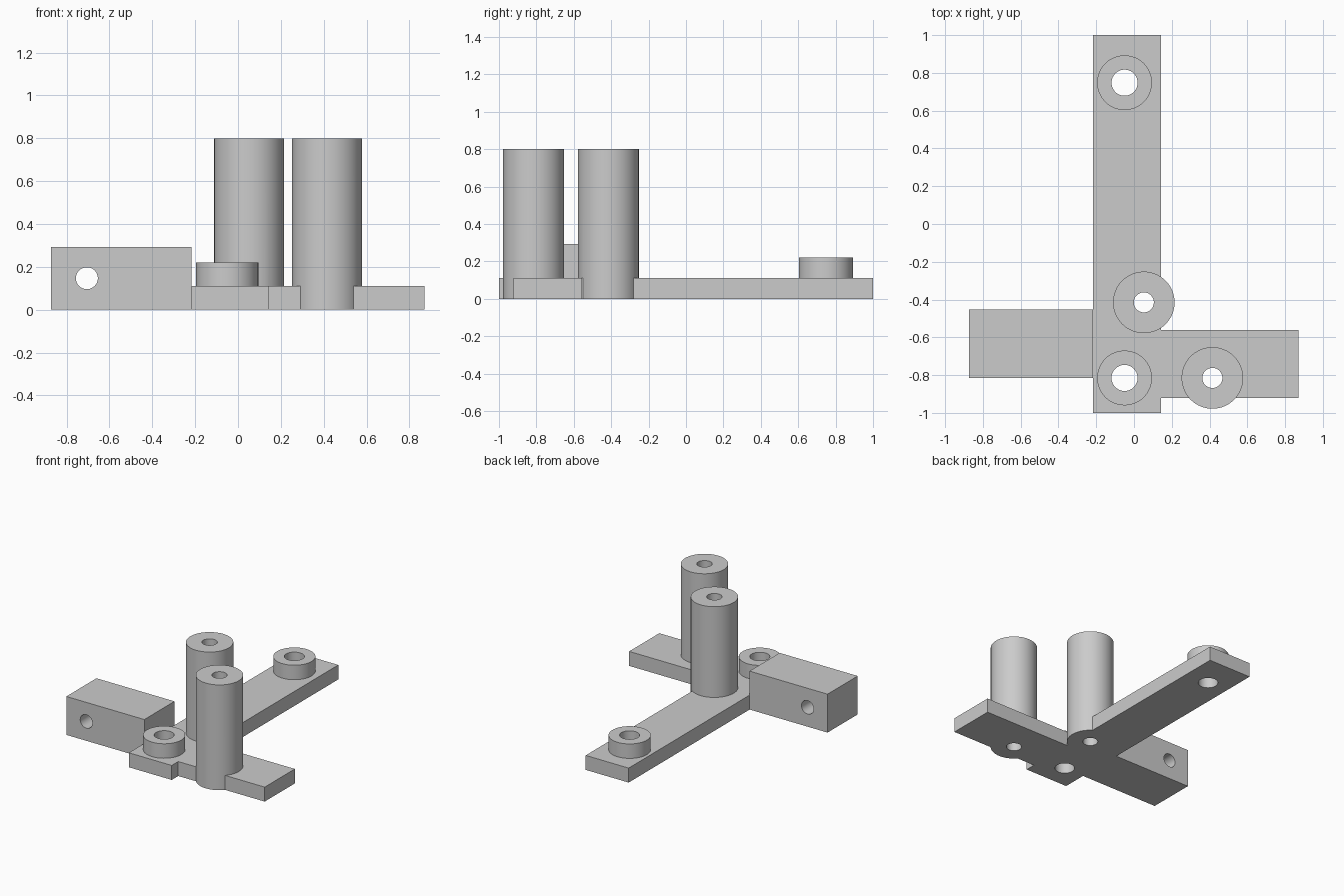
import bpy
import math

cube = bpy.data.objects.get("Cube")
if cube:
    bpy.data.objects.remove(cube, do_unlink=True)

grey = bpy.data.materials.new("light grey")
grey.use_nodes = True
colour = (0.6, 0.6, 0.6, 1)
grey.diffuse_color = colour
grey.node_tree.nodes["Principled BSDF"].inputs["Base Color"].default_value = colour


def box(name, x0, x1, y0, y1, height):
    bpy.ops.mesh.primitive_cube_add(
        size=1, location=((x0 + x1) / 2, (y0 + y1) / 2, height / 2))
    ob = bpy.context.object
    ob.name = name
    ob.scale = (x1 - x0, y1 - y0, height)
    bpy.ops.object.transform_apply(location=True, rotation=True, scale=True)
    ob.data.materials.append(grey)
    return ob


def cylinder(name, x, y, radius, z0, z1):
    bpy.ops.mesh.primitive_cylinder_add(
        vertices=64, radius=radius, depth=z1 - z0, location=(x, y, (z0 + z1) / 2))
    ob = bpy.context.object
    ob.name = name
    bpy.ops.object.transform_apply(location=True, rotation=True, scale=True)
    ob.data.materials.append(grey)
    return ob


def combine(target, tool, operation):
    mod = target.modifiers.new(operation.title(), 'BOOLEAN')
    mod.operation = operation
    mod.solver = 'EXACT'
    mod.object = tool
    bpy.context.view_layer.objects.active = target
    bpy.ops.object.modifier_apply(modifier=mod.name)
    bpy.data.objects.remove(tool, do_unlink=True)


# Flat long arm, short arm and raised side block
bracket = box("bracket", -0.218, 0.143, -1, 1, 0.11)
combine(bracket, box("short_arm", 0, 0.87, -0.922, -0.56, 0.11), 'UNION')
combine(bracket, box("side_block", -0.873, -0.217, -0.815, -0.453, 0.292), 'UNION')

# Tall posts and low bosses: x, y, outer radius, bore radius, height
columns = [
    ("rear_post", 0.052, -0.415, 0.163, 0.053, 0.80),
    ("front_post", 0.415, -0.815, 0.163, 0.053, 0.80),
    ("rear_boss", -0.05, 0.748, 0.145, 0.069, 0.22),
    ("front_boss", -0.05, -0.815, 0.145, 0.069, 0.22),
]
for name, x, y, radius, bore, height in columns:
    combine(bracket, cylinder(name, x, y, radius, 0, height), 'UNION')

# Through bores
for name, x, y, radius, bore, height in columns:
    combine(bracket, cylinder(name + "_bore", x, y, bore, -0.1, height + 0.1), 'DIFFERENCE')

# Cross hole through the side block
hole = cylinder("cross_hole", 0, 0, 0.051, -0.5, 0.5)
hole.rotation_euler.x = math.pi / 2
hole.location = (-0.705, -0.634, 0.147)
combine(bracket, hole, 'DIFFERENCE')

# Smooth round walls with crisp edges
bpy.ops.object.select_all(action='DESELECT')
bracket.select_set(True)
bpy.context.view_layer.objects.active = bracket
bpy.ops.object.shade_smooth_by_angle(angle=math.radians(30))
